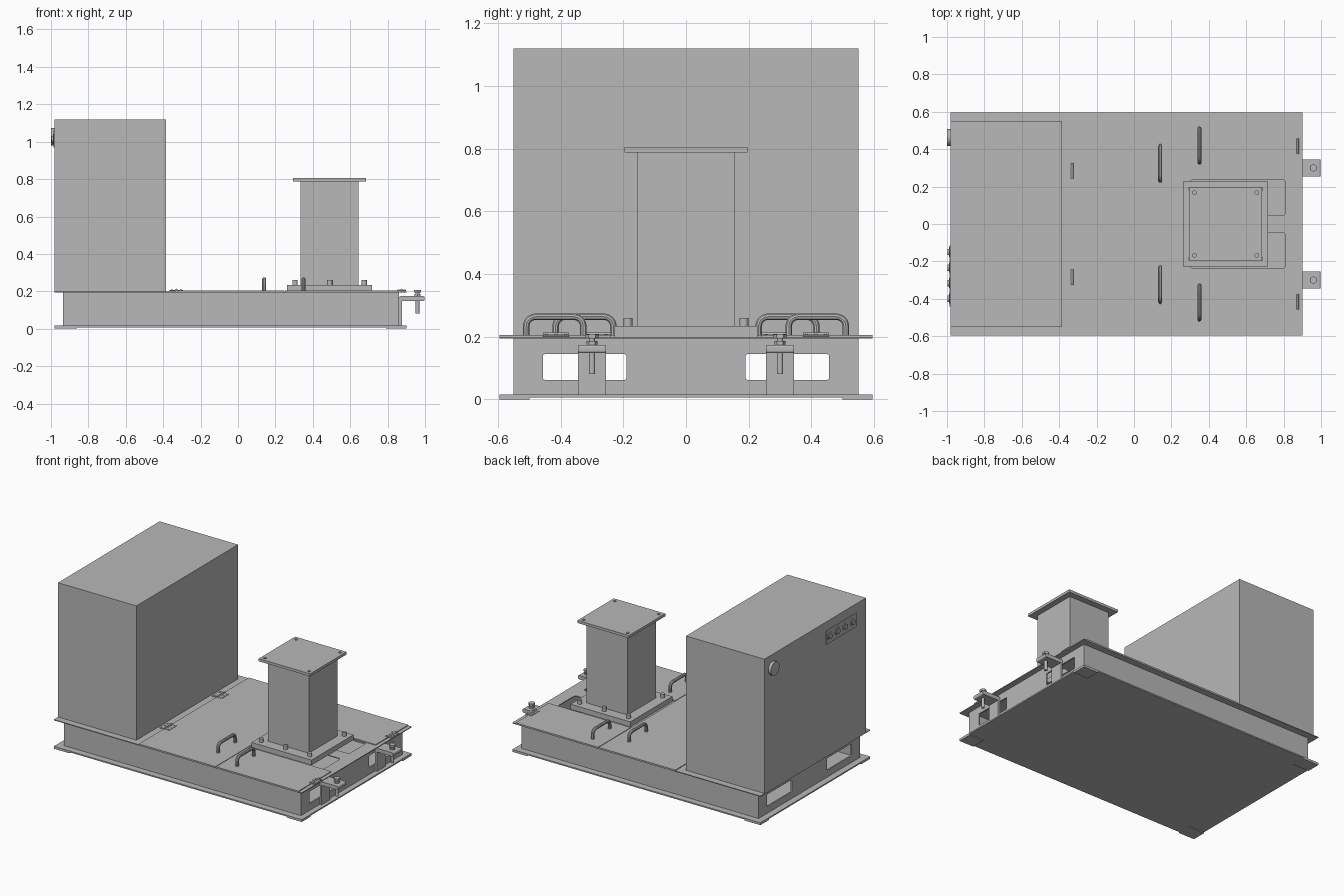
import bpy, bmesh, math
from mathutils import Vector

if "Cube" in bpy.data.objects:
    bpy.data.objects.remove(bpy.data.objects["Cube"], do_unlink=True)

grey = bpy.data.materials.new("plain grey")
grey.use_nodes = True
grey.diffuse_color = (0.48, 0.48, 0.48, 1)
grey.node_tree.nodes["Principled BSDF"].inputs["Base Color"].default_value = grey.diffuse_color


def finish(name, bm):
    bmesh.ops.recalc_face_normals(bm, faces=bm.faces)
    mesh = bpy.data.meshes.new(name)
    bm.to_mesh(mesh)
    bm.free()
    mesh.materials.append(grey)
    ob = bpy.data.objects.new(name, mesh)
    bpy.context.collection.objects.link(ob)
    return ob


def box(name, x, y, z, round_axis=None, radius=0.02):
    """Box from three (min, max) ranges, with edges along one axis rounded if asked."""
    bm = bmesh.new()
    bmesh.ops.create_cube(bm, size=1)
    for v in bm.verts:
        v.co = Vector([r[0] if c < 0 else r[1] for c, r in zip(v.co, (x, y, z))])
    if round_axis is not None:
        edges = [e for e in bm.edges
                 if abs((e.verts[0].co - e.verts[1].co).normalized()[round_axis]) > 0.9]
        bmesh.ops.bevel(bm, geom=edges, offset=radius, segments=4, profile=0.5, affect='EDGES')
    return finish(name, bm)


def smooth(ob):
    bpy.ops.object.select_all(action='DESELECT')
    ob.select_set(True)
    bpy.context.view_layer.objects.active = ob
    bpy.ops.object.shade_smooth_by_angle()


def rod(name, start, end, r, sides=20):
    """Cylinder between two points; six sides give a hexagon."""
    a, b = Vector(start), Vector(end)
    bm = bmesh.new()
    bmesh.ops.create_cone(bm, cap_ends=True, segments=sides, radius1=r, radius2=r,
                          depth=(b - a).length)
    bm.transform((b - a).to_track_quat('Z', 'Y').to_matrix().to_4x4())
    bmesh.ops.translate(bm, verts=bm.verts, vec=(a + b) / 2)
    ob = finish(name, bm)
    if sides > 8:
        smooth(ob)
    return ob


def cut(ob, cutters):
    """Subtract the cutters from the object and remove them."""
    for c in cutters:
        c.hide_render = True
        m = ob.modifiers.new("cut", 'BOOLEAN')
        m.operation = 'DIFFERENCE'
        m.solver = 'EXACT'
        m.object = c
    bpy.ops.object.select_all(action='DESELECT')
    ob.select_set(True)
    bpy.context.view_layer.objects.active = ob
    for m in list(ob.modifiers):
        bpy.ops.object.modifier_apply(modifier=m.name)
    for c in cutters:
        bpy.data.objects.remove(c, do_unlink=True)


def span(c, half):
    return (c - half, c + half)


def side_span(s, a, b):
    return tuple(sorted((s * a, s * b)))


SIDES = (-1, 1)
BASE_X, BASE_Y = (-0.98, 0.9), (-0.595, 0.595)
WALL_X, WALL_Z = (-0.935, 0.862), (0.016, 0.194)

# Base: floor plate, corner feet, hollow walls with lifting windows
box("floor_plate", BASE_X, BASE_Y, (0.007, 0.016))
for s in SIDES:
    for x in ((-0.98, -0.86), (0.79, 0.9)):
        box("foot_pad", x, side_span(s, 0.5, 0.595), (0, 0.007))
    box("side_wall", WALL_X, side_span(s, 0.54, 0.55), WALL_Z)
for x in ((-0.935, -0.925), (0.852, 0.862)):
    wall = box("end_wall", x, (-0.54, 0.54), WALL_Z)
    cut(wall, [box("window_cutter", (x[0] - 0.05, x[1] + 0.05), side_span(s, 0.19, 0.457),
                   (0.062, 0.145), 0, 0.008) for s in SIDES])

# Deck with two rounded access openings beside the column
deck = box("deck", BASE_X, BASE_Y, (0.194, 0.2))
cut(deck, [box("opening_cutter", (0.3, 0.81), side_span(s, 0.045, 0.238), (0.15, 0.25), 2)
           for s in SIDES])

# Hinged covers
box("main_cover", (-0.335, 0.246), BASE_Y, (0.2, 0.205))
for s in SIDES:
    box("side_cover", (0.25, 0.875), side_span(s, 0.24, 0.595), (0.2, 0.205))


def hinge(x, y, half):
    box("hinge_leaf", span(x, half), span(y, 0.042), (0.203, 0.207))
    rod("hinge_pin", (x, y - 0.042, 0.207), (x, y + 0.042, 0.207), 0.007, 12)
    for dx in SIDES:
        for dy in (-0.03, 0, 0.03):
            rod("hinge_screw", (x + dx * half * 0.65, y + dy, 0.205),
                (x + dx * half * 0.65, y + dy, 0.209), 0.005, 10)


for s in SIDES:
    hinge(-0.33, s * 0.285, 0.036)
    hinge(0.875, s * 0.415, 0.024)


# Bent-rod handles
def handle(x, y0, y1):
    top, r, base = 0.264, 0.03, 0.2
    pts = [(x, y0, base)]
    for i in range(7):
        a = math.pi / 2 * i / 6
        pts.append((x, y0 + r - r * math.cos(a), top - r + r * math.sin(a)))
    pts += [(x, y0 + y1 - p[1], p[2]) for p in reversed(pts)]
    curve = bpy.data.curves.new("handle", 'CURVE')
    curve.dimensions = '3D'
    curve.bevel_depth = 0.011
    curve.bevel_resolution = 3
    spline = curve.splines.new('POLY')
    spline.points.add(len(pts) - 1)
    for p, co in zip(spline.points, pts):
        p.co = (*co, 1)
    curve.materials.append(grey)
    ob = bpy.data.objects.new("handle", curve)
    bpy.context.collection.objects.link(ob)
    bpy.ops.object.select_all(action='DESELECT')
    ob.select_set(True)
    bpy.context.view_layer.objects.active = ob
    bpy.ops.object.convert(target='MESH')
    smooth(bpy.context.object)


for s in SIDES:
    handle(0.14, *side_span(s, 0.232, 0.416))
    handle(0.35, *side_span(s, 0.328, 0.51))

# Cabinet with rotary switch and button panel on its outer end
box("cabinet", (-0.98, -0.385), (-0.55, 0.55), (0.2, 1.12))
rod("switch_knob", (-0.98, 0.463, 1.027), (-1.0, 0.463, 1.027), 0.046, 32)
box("button_panel", (-0.986, -0.98), (-0.44, -0.115), (0.968, 1.06))
for i in range(4):
    y = -0.15 - i * 0.083
    rod("button_ring", (-0.985, y, 1.014), (-0.99, y, 1.014), 0.027)
    rod("button", (-0.985, y, 1.014), (-0.996, y, 1.014), 0.017)

# Column with bolted foot plate and drilled head plate
CX = 0.49
box("column_foot_plate", span(CX, 0.227), span(0, 0.228), (0.2, 0.235))
box("column", span(CX, 0.155), span(0, 0.155), (0.235, 0.788))
head = box("column_head_plate", span(CX, 0.195), span(0, 0.197), (0.788, 0.806))
cut(head, [rod("hole_cutter", (CX + sx * 0.167, sy * 0.168, 0.792),
               (CX + sx * 0.167, sy * 0.168, 0.85), 0.01, 16) for sx in SIDES for sy in SIDES])
for s in SIDES:
    for dx in (-0.185, 0, 0.185):
        rod("foot_bolt", (CX + dx, s * 0.185, 0.235), (CX + dx, s * 0.185, 0.26), 0.014)

# Levelling screw brackets on the other end
for s in SIDES:
    y, x = s * 0.3, 0.96
    box("bracket_upright", (0.862, 0.876), span(y, 0.045), (0.016, 0.16))
    box("bracket_arm", (0.862, 0.998), span(y, 0.045), (0.148, 0.174), 1, 0.008)
    rod("levelling_screw", (x, y, 0.082), (x, y, 0.205), 0.01)
    rod("lock_nut", (x, y, 0.174), (x, y, 0.186), 0.018, 6)
    rod("screw_head", (x, y, 0.194), (x, y, 0.208), 0.021, 6)
